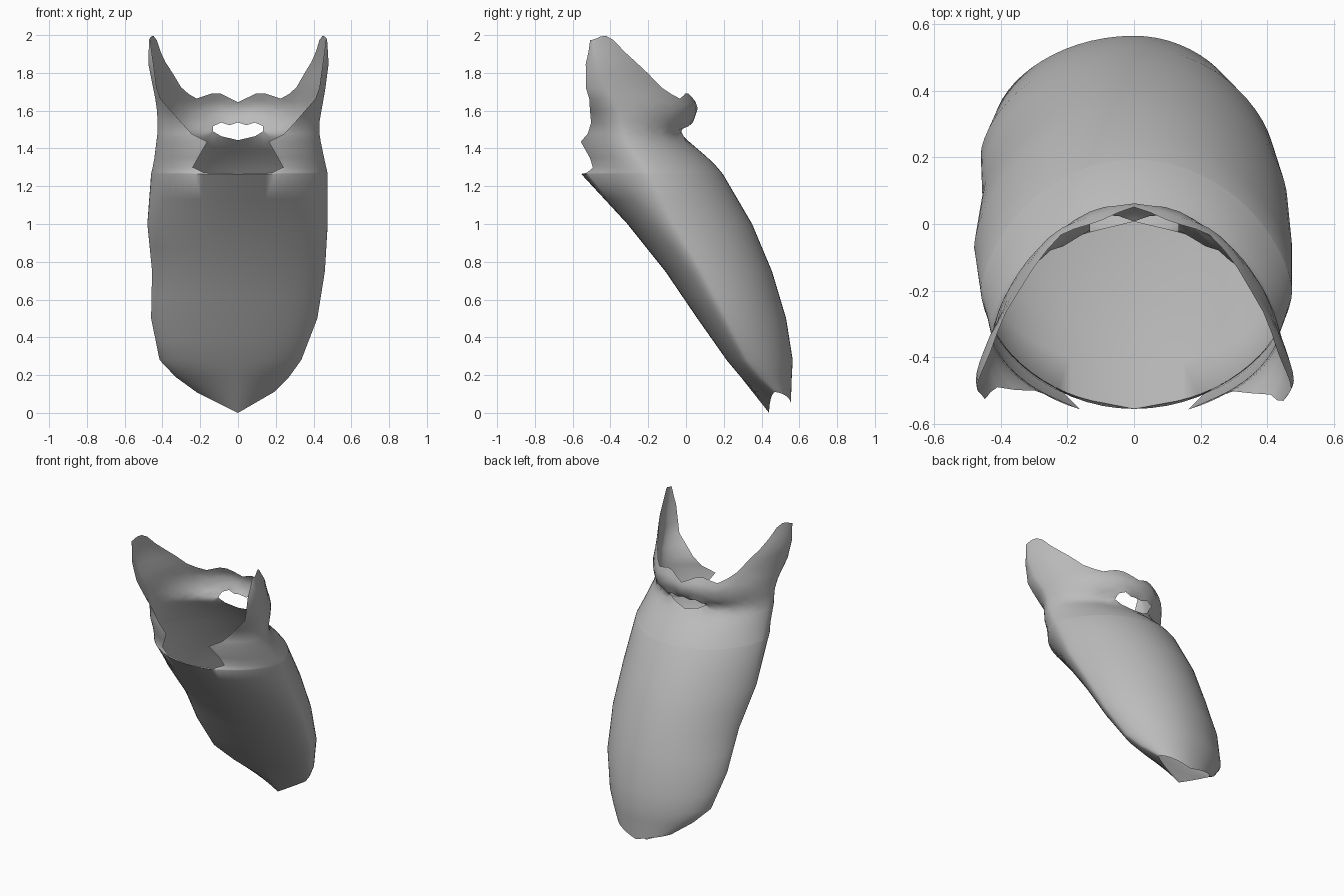
import bpy, bmesh
from math import sin, cos, acos, radians, pi

cube = bpy.data.objects.get("Cube")
if cube:
    bpy.data.objects.remove(cube)


def lookup(table, t):
    """Linear interpolation in rows of (key, value, ...)."""
    if t <= table[0][0]:
        return table[0][1:]
    for lo, hi in zip(table, table[1:]):
        if t <= hi[0]:
            f = (t - lo[0]) / (hi[0] - lo[0])
            return [p + (q - p) * f for p, q in zip(lo[1:], hi[1:])]
    return table[-1][1:]


# height, left half width, right half width, outer y, widest y, neck-side y
SECTIONS = [
    (.11, .19, .22, .555, .47, .44), (.19, .27, .33, .56, .39, .29),
    (.28, .335, .415, .565, .32, .215), (.5, .42, .46, .53, .21, .06),
    (.75, .46, .455, .455, .08, -.11), (1.0, .475, .48, .35, -.07, -.31),
    (1.265, .475, .46, .195, -.20, -.555), (1.33, .46, .445, .14, -.25, -.54),
    (1.45, .435, .43, .0, -.32, -.585), (1.49, .43, .425, -.015, -.335, -.565),
    (1.53, .43, .425, .035, -.34, -.575), (1.62, .445, .43, .065, -.37, -.65),
    (1.70, .46, .445, .02, -.43, -.76), (1.85, .48, .475, -.065, -.47, -.68),
    (2.0, .47, .47, -.17, -.50, -.58)]
# height, half width of the open neck side
NECK_GAP = [(1.265, 0), (1.272, .18), (1.30, .24), (1.44, .16),
            (1.48, .25), (1.68, .425), (1.97, .465)]
# x, height of the upper rim
RIM = [(0, 1.645), (.12, 1.70), (.25, 1.66), (.335, 1.74),
       (.36, 1.82), (.40, 1.88), (.44, 1.99), (.46, 2.0), (.48, 1.97)]
OUTER_POWER, NECK_POWER = 1.25, 1.2
BASE = 1.265
SIDE = 15          # columns on the neck half and on the outer half


def half_width(z, side):
    left, right = lookup(SECTIONS, z)[:2]
    return left if side > 0 else right


def point(angle, z, side):
    """Point on the lens-shaped section; angle runs from neck to outer side."""
    outer, mid, neck = lookup(SECTIONS, z)[2:]
    x = side * half_width(z, side) * cos(angle)
    if angle >= 0:
        return x, mid + (outer - mid) * sin(angle) ** OUTER_POWER, z
    return x, mid + (neck - mid) * sin(-angle) ** NECK_POWER, z


def add_row(bm, rows, side, height, gap):
    """One half ring, from the neck side round to the outer centre line."""
    row = []
    for i in range(2 * SIDE + 1):
        a = (i - SIDE) / SIDE * pi / 2
        z = height(a)
        if a < 0 and gap:
            limit = min(lookup(NECK_GAP, z)[0] / half_width(z, side), 1)
            a *= acos(limit) / (pi / 2)
        row.append(bm.verts.new(point(a, z, side)))
    rows.append(row)


MOUTH_LOW, MOUTH_HIGH = .47, .64
LEVELS = (.01, .05, .12, .24, .30, .38, MOUTH_LOW, .56, MOUTH_HIGH,
          .73, .82, .91, 1)


def build_half(bm, side):
    rows, hole_rows = [], []

    # Lower end: open slit whose lips dip at the centre line
    add_row(bm, rows, side, lambda a: .11, False)
    for i, v in enumerate(rows[0]):
        a = (i - SIDE) / SIDE * pi / 2
        v.co.z -= (.11 if a < 0 else .06) * (1 - cos(a))

    # Closed body of the beard
    for h in (.19, .28, .38, .5, .62, .75, .88, 1.0, 1.13, BASE):
        add_row(bm, rows, side, lambda a: h, False)

    # Upper part: cheeks, moustache and sideburns
    for level in LEVELS:
        def height(a):
            top = lookup(RIM, .475 * cos(a))[0] if a > 0 else 1.975
            return BASE + (top - BASE) * level
        add_row(bm, rows, side, height, True)
        if MOUTH_LOW <= level < MOUTH_HIGH:
            hole_rows.append(len(rows) - 1)
        # Pinch the mouth corners, lift the middle of the lip
        if level == MOUTH_LOW:
            rows[-1][-4].co.z += .025
        if level == MOUTH_HIGH:
            rows[-1][-4].co.z -= .02
            rows[-1][-1].co.z += .03

    # Skin the rows, leaving the mouth open
    for r, (lo, hi) in enumerate(zip(rows, rows[1:])):
        for i in range(2 * SIDE):
            if r in hole_rows and i >= 2 * SIDE - 3:
                continue
            bm.faces.new((lo[i], lo[i + 1], hi[i + 1], hi[i]))


bm = bmesh.new()
for side in (1, -1):
    build_half(bm, side)
bmesh.ops.remove_doubles(bm, verts=bm.verts, dist=.0005)
bmesh.ops.recalc_face_normals(bm, faces=bm.faces)
mesh = bpy.data.meshes.new("beard")
bm.to_mesh(mesh)
bm.free()
beard = bpy.data.objects.new("beard", mesh)
bpy.context.collection.objects.link(beard)

# Plain grey
grey = bpy.data.materials.new("plain_grey")
grey.use_nodes = True
colour = (.5, .5, .5, 1)
grey.diffuse_color = colour
grey.node_tree.nodes["Principled BSDF"].inputs["Base Color"].default_value = colour
mesh.materials.append(grey)

bpy.context.view_layer.objects.active = beard
beard.select_set(True)
bpy.ops.object.shade_smooth_by_angle(angle=radians(60))
